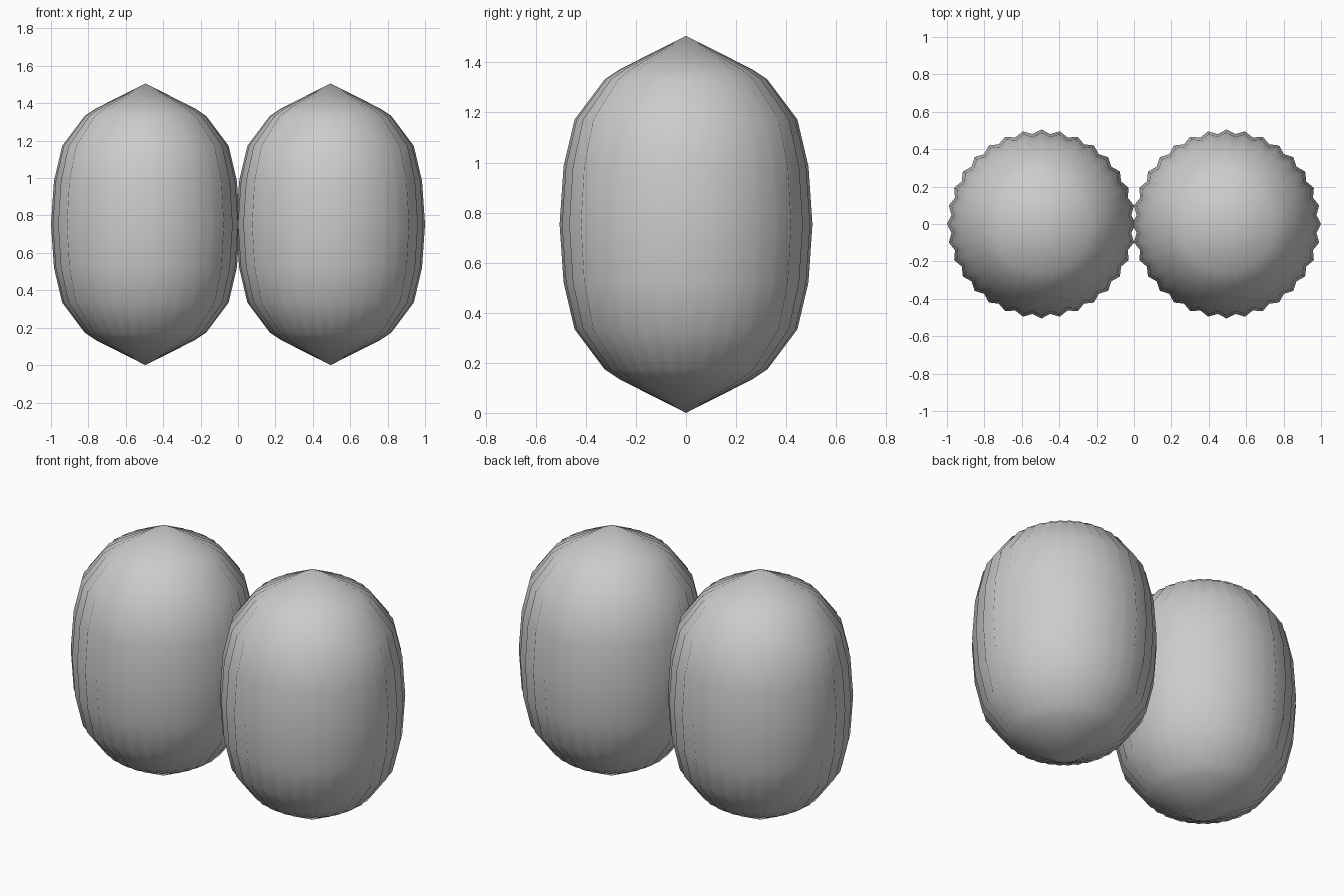
import bpy, bmesh, math

if "Cube" in bpy.data.objects:
    bpy.data.objects.remove(bpy.data.objects["Cube"])

RIBS = 32
MID = 0.753
RIB_DEPTH = 0.022
# upper half of the profile: radius at ridge, height
UPPER = [(0.505, 0.753), (0.489, 0.985), (0.445, 1.172), (0.325, 1.332), (0.265, 1.372)]
LOWER = [(r, 2 * MID - z) for r, z in reversed(UPPER[1:])]


def ribbed_pod(name, x):
    """Closed ellipsoid pod with vertical ribs and pointed ends."""
    bm = bmesh.new()
    n = RIBS * 2
    rings = []
    for r, z in LOWER + UPPER:
        ring = []
        for i in range(n):
            # every second vertex sits in a groove
            rad = r * (1 - (RIB_DEPTH / 0.505) * (i % 2))
            a = 2 * math.pi * i / n
            ring.append(bm.verts.new((rad * math.cos(a), rad * math.sin(a), z)))
        rings.append(ring)
    bottom = bm.verts.new((0, 0, 0))
    top = bm.verts.new((0, 0, 2 * MID))
    for i in range(n):
        j = (i + 1) % n
        for lo, hi in zip(rings, rings[1:]):
            bm.faces.new((lo[i], lo[j], hi[j], hi[i]))
        bm.faces.new((bottom, rings[0][j], rings[0][i]))
        bm.faces.new((top, rings[-1][i], rings[-1][j]))
    for f in bm.faces:
        f.smooth = True
    mesh = bpy.data.meshes.new(name)
    bm.to_mesh(mesh)
    bm.free()
    ob = bpy.data.objects.new(name, mesh)
    ob.location.x = x
    bpy.context.collection.objects.link(ob)


# matching pair, just touching at the centre
for name, x in (("left_ribbed_pod", -0.495), ("right_ribbed_pod", 0.495)):
    ribbed_pod(name, x)
